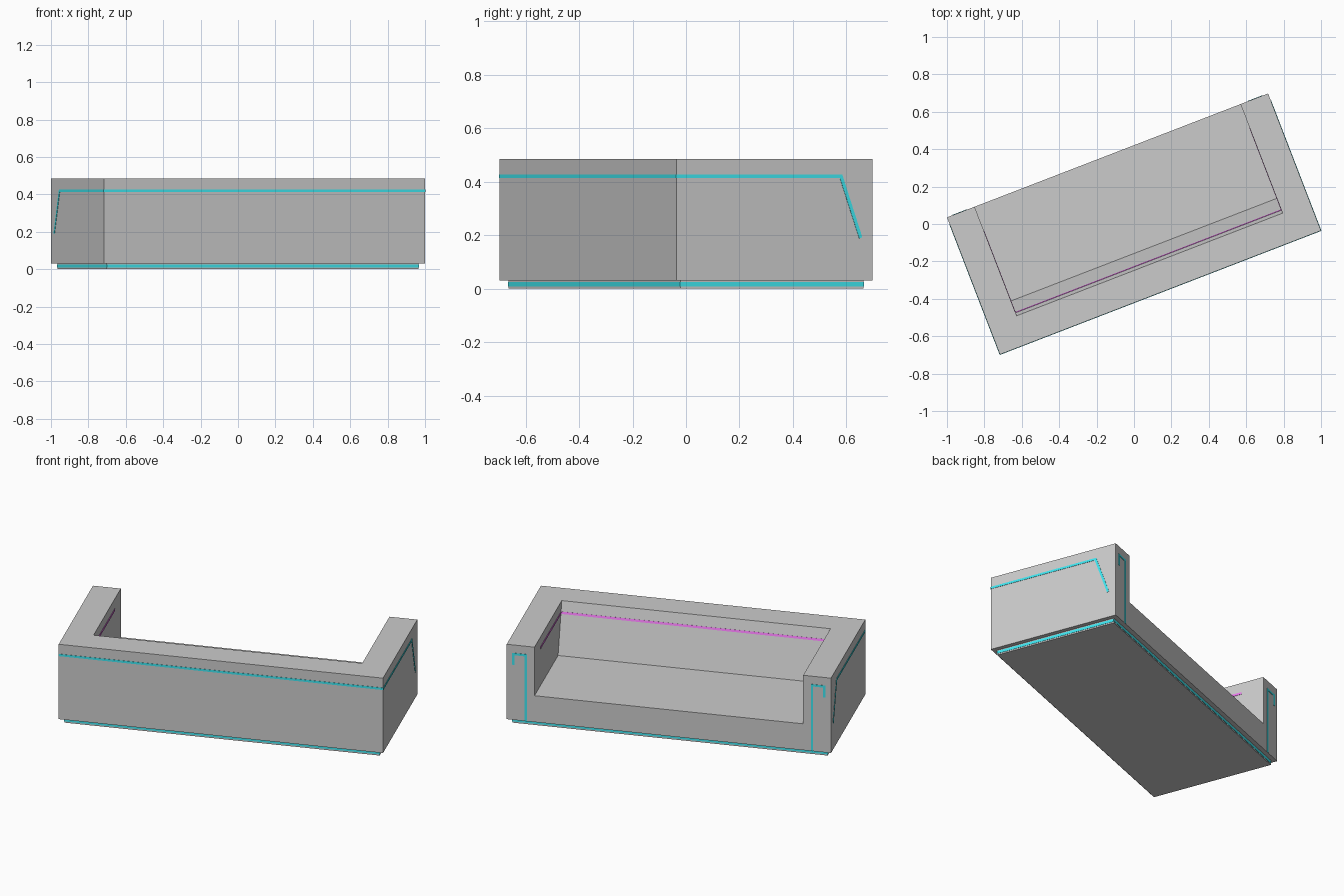
import bpy, bmesh
from math import radians
from mathutils import Vector, Matrix

if "Cube" in bpy.data.objects:
    bpy.data.objects.remove(bpy.data.objects["Cube"])

ROT = Matrix.Rotation(radians(21.1), 4, 'Z')   # whole sofa is turned about z
HL, HW = 0.92, 0.393                           # half length, half depth
TOP, BASE, SEAT = 0.485, 0.03, 0.19
ARM = 0.762                                    # inner face of the arms
BACK_TOP, BACK_LOW = -0.232, -0.147            # sloped backrest
INSET = 0.026


def material(name, rgb):
    m = bpy.data.materials.new(name)
    m.diffuse_color = (*rgb, 1)
    m.use_nodes = True
    m.node_tree.nodes["Principled BSDF"].inputs["Base Color"].default_value = m.diffuse_color
    return m


TEAL = material("teal_trim", (0.05, 0.8, 0.88))
PINK = material("magenta_trim", (0.85, 0.2, 0.87))


def finish(name, bm, mat=None):
    bmesh.ops.recalc_face_normals(bm, faces=bm.faces[:])
    me = bpy.data.meshes.new(name)
    bm.to_mesh(me)
    bm.free()
    ob = bpy.data.objects.new(name, me)
    bpy.context.collection.objects.link(ob)
    ob.matrix_world = ROT
    if mat:
        me.materials.append(mat)
    return ob


def prism(name, pts, move, mat=None):
    """Extrude a closed 3D outline by the vector move."""
    bm = bmesh.new()
    face = bm.faces.new([bm.verts.new(p) for p in pts])
    ext = bmesh.ops.extrude_face_region(bm, geom=[face])["geom"]
    bmesh.ops.translate(bm, vec=move, verts=[g for g in ext if isinstance(g, bmesh.types.BMVert)])
    return finish(name, bm, mat)


def rect(x, y, z):
    return [(-x, -y, z), (x, -y, z), (x, y, z), (-x, y, z)]


def ribbon(name, path, normal, mat, width=0.013, thick=0.003):
    """Thin mitred strip along a path lying on a flat face."""
    n = Vector(normal).normalized()
    p = [Vector(q) for q in path]
    sides = [n.cross((b - a).normalized()) for a, b in zip(p, p[1:])]
    left, right = [], []
    for i, q in enumerate(p):
        a, b = sides[max(i - 1, 0)], sides[min(i, len(sides) - 1)]
        off = (a + b) / (1 + a.dot(b)) * width / 2
        left.append(q + off - n * 0.001)
        right.append(q - off - n * 0.001)
    return prism(name, left + right[::-1], n * thick, mat)


# Upholstered body: a block with the seat space cut out
body = prism("sofa_body", rect(HL, HW, BASE), (0, 0, TOP - BASE))
slope = (BACK_TOP - BACK_LOW) / (TOP - SEAT)
over = TOP + 0.1
cutter = prism("seat_cutter", [(-ARM, BACK_LOW, SEAT), (-ARM, 0.6, SEAT), (-ARM, 0.6, over),
                               (-ARM, BACK_LOW + slope * (over - SEAT), over)], (2 * ARM, 0, 0))
mod = body.modifiers.new("seat_space", 'BOOLEAN')
mod.operation, mod.solver, mod.object = 'DIFFERENCE', 'EXACT', cutter
bpy.context.view_layer.objects.active = body
bpy.ops.object.modifier_apply(modifier=mod.name)
bpy.data.objects.remove(cutter)

# Recessed plinth and its trim
px, py = HL - INSET, HW - INSET
prism("plinth", rect(px, py, 0), (0, 0, BASE))
for s, side in ((-1, "back"), (1, "front")):
    ribbon(f"plinth_trim_{side}", [(-px, s * py, 0.016), (px, s * py, 0.016)], (0, s, 0), TEAL, 0.016)
for s, side in ((-1, "left"), (1, "right")):
    ribbon(f"plinth_trim_{side}", [(s * px, -py, 0.016), (s * px, py, 0.016)], (s, 0, 0), TEAL, 0.016)

# Trim around the back and the outer arm faces
ZT = 0.42
ribbon("back_trim", [(-HL, -HW, ZT), (HL, -HW, ZT)], (0, -1, 0), TEAL)
for s, side in ((-1, "left"), (1, "right")):
    ribbon(f"arm_outer_trim_{side}",
           [(s * HL, -HW, ZT), (s * HL, 0.266, ZT), (s * HL, 0.345, 0.19)], (s, 0, 0), TEAL)
    # Hooked trim on the arm fronts
    ribbon(f"arm_front_trim_{side}",
           [(s * 0.812, HW, BASE), (s * 0.812, HW, 0.43), (s * 0.882, HW, 0.43), (s * 0.882, HW, 0.365)],
           (0, 1, 0), TEAL)
    # Inner arm piping
    ribbon(f"arm_inner_piping_{side}",
           [(s * ARM, BACK_LOW + slope * (ZT - SEAT), ZT), (s * ARM, 0.257, ZT)], (-s, 0, 0), PINK)

# Piping across the sloped backrest
yb = BACK_LOW + slope * (ZT - SEAT)
ribbon("backrest_piping", [(-ARM, yb, ZT), (ARM, yb, ZT)], (0, 1, -slope), PINK)
